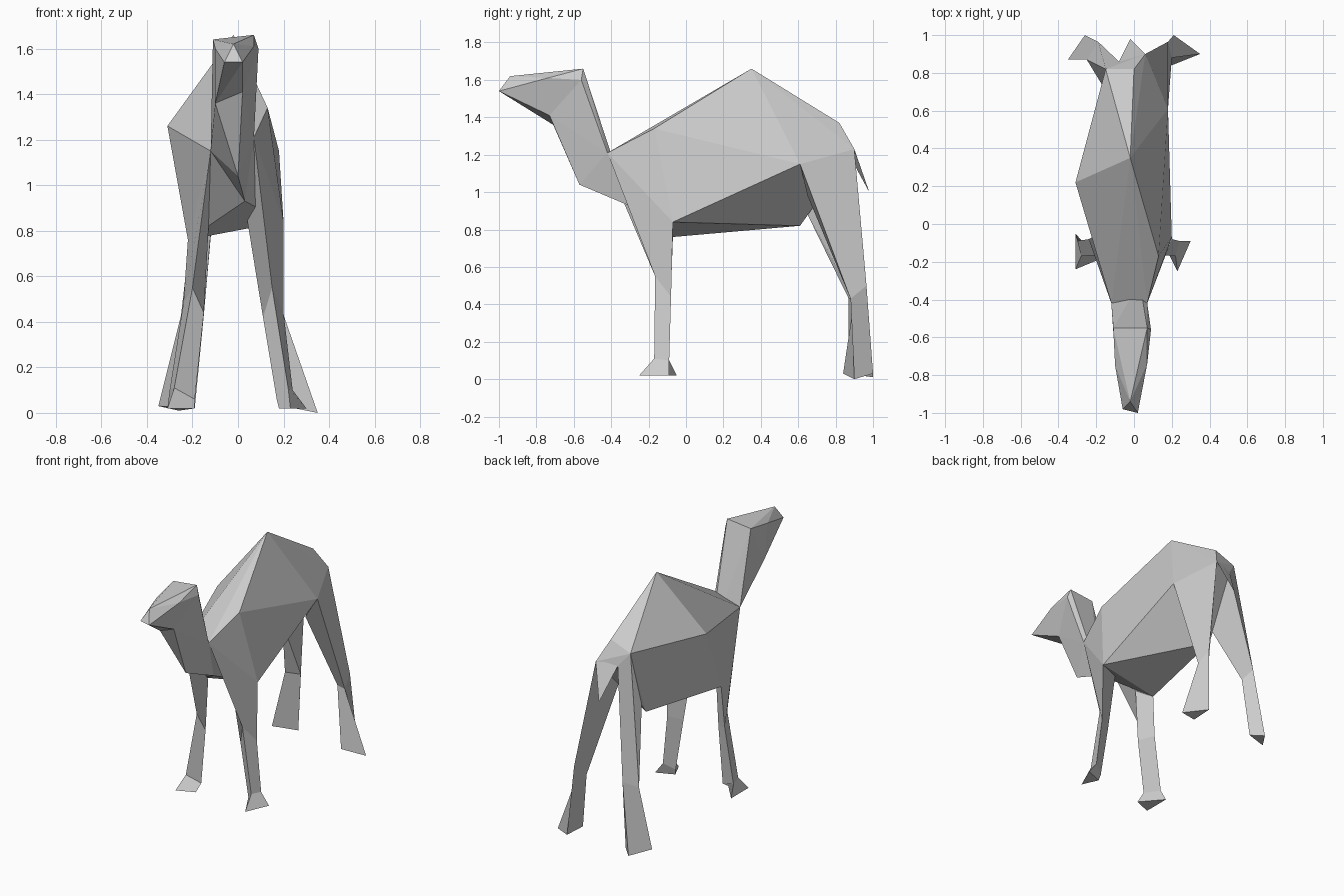
import bpy, bmesh

if "Cube" in bpy.data.objects:
    bpy.data.objects.remove(bpy.data.objects["Cube"])


def finish(name, bm):
    bmesh.ops.recalc_face_normals(bm, faces=bm.faces[:])
    mesh = bpy.data.meshes.new(name)
    bm.to_mesh(mesh)
    bm.free()
    ob = bpy.data.objects.new(name, mesh)
    bpy.context.collection.objects.link(ob)
    return ob


def hull(name, pts):
    """Faceted block wrapped around a few corner points."""
    bm = bmesh.new()
    for p in pts:
        bm.verts.new(p)
    bmesh.ops.convex_hull(bm, input=bm.verts[:])
    loose = [v for v in bm.verts if not v.link_faces]
    bmesh.ops.delete(bm, geom=loose, context='VERTS')
    return finish(name, bm)


def loft(name, rings):
    """Three-sided limb through successive triangular sections."""
    bm = bmesh.new()
    rows = [[bm.verts.new(p) for p in ring] for ring in rings]
    for a, b in zip(rows, rows[1:]):
        for i in range(3):
            j = (i + 1) % 3
            bm.faces.new((a[i], a[j], b[j], b[i]))
    bm.faces.new(rows[0])
    bm.faces.new(rows[-1])
    return finish(name, bm)


# Shared joints of the body
hump = (-.02, .35, 1.66)
rump = (0, .82, 1.37)
neck_l, neck_r = (-.12, -.42, 1.15), (.07, -.42, 1.21)
chest = (.03, -.31, .93)
shoulder_l, shoulder_r = (-.22, -.07, .76), (.20, -.07, .84)
hip_l, hip_r = (-.15, .82, 1.31), (.18, .61, 1.15)
tail_l, tail_r = (-.08, .86, 1.22), (.06, .90, 1.23)
belly = (-.12, .61, .82)

# Torso with hump
hull("torso", [hump, rump, neck_l, neck_r, chest, shoulder_l, shoulder_r,
               hip_l, hip_r, tail_l, tail_r, belly,
               (-.31, .22, 1.26), (.13, -.17, 1.34)])

# Neck and head share the crown and jaw
crown = [(-.11, -.55, 1.64), (.07, -.55, 1.66), (.09, -.56, 1.60)]
jaw = [(-.10, -.71, 1.36), (.02, -.73, 1.41)]
hull("neck", crown + jaw + [neck_l, neck_r, chest, (0, -.57, 1.04)])
hull("head", crown + jaw + [(-.10, -.75, 1.60), (.07, -.74, 1.61),
                            (-.02, -.94, 1.62), (-.06, -.98, 1.54),
                            (.02, -1.0, 1.54)])

# Tail
hull("tail", [rump, tail_l, tail_r, (-.02, .98, 1.0)])

# Front legs: sections run shoulder, knee, ankle, foot (outer, inner, front)
loft("front_leg_right", [
    [shoulder_r, (.04, -.14, .85), neck_r],
    [(.20, -.08, .44), (.11, -.13, .42), (.15, -.165, .55)],
    [(.24, -.09, .10), (.17, -.13, .06), (.22, -.17, .11)],
    [(.30, -.09, .02), (.18, -.14, .02), (.23, -.25, .02)]])
loft("front_leg_left", [
    [shoulder_l, (-.13, -.14, .80), neck_l],
    [(-.24, -.08, .48), (-.15, -.14, .44), (-.20, -.165, .55)],
    [(-.30, -.09, .10), (-.19, -.13, .06), (-.28, -.17, .11)],
    [(-.31, -.05, .02), (-.19, -.19, .02), (-.31, -.24, .02)]])

# Rear legs: sections run hip, hock, foot (outer, back, inner)
loft("rear_leg_right", [
    [hip_r, tail_r, (.06, .65, .98)],
    [(.20, .88, .43), (.18, .965, .50), (.13, .90, .43)],
    [(.35, .90, 0), (.21, 1.0, .03), (.20, .84, .03)]])
loft("rear_leg_left", [
    [hip_l, tail_l, (-.11, .64, .90)],
    [(-.25, .87, .43), (-.19, .965, .49), (-.15, .90, .43)],
    [(-.35, .87, .03), (-.26, 1.0, .01), (-.19, .93, .02)]])
